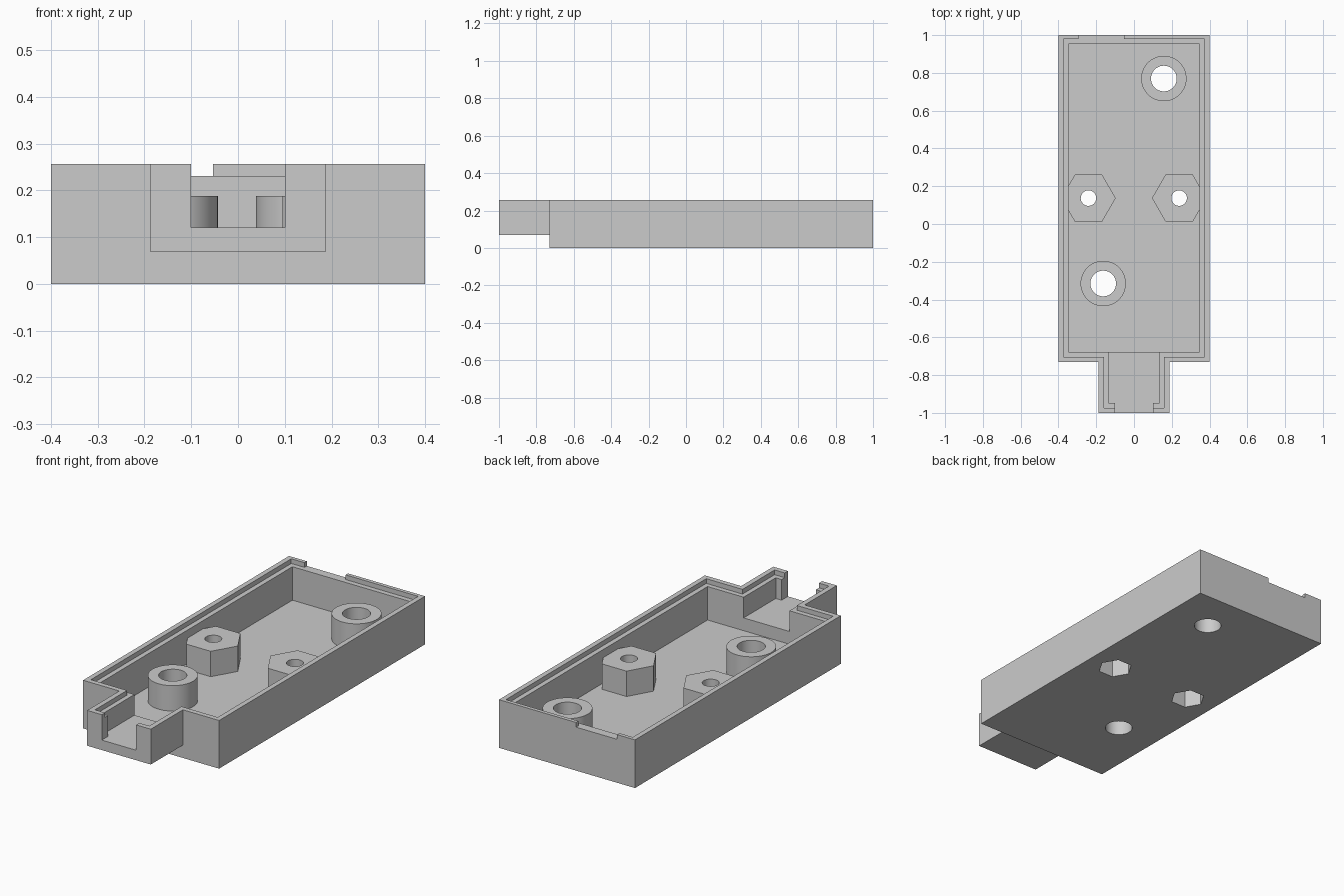
import bpy, bmesh, math

if "Cube" in bpy.data.objects:
    bpy.data.objects.remove(bpy.data.objects["Cube"])


def prism(name, outline, z0, z1):
    """Extrude a counter-clockwise outline from z0 to z1."""
    bm = bmesh.new()
    face = bm.faces.new([bm.verts.new((x, y, z0)) for x, y in outline])
    ext = bmesh.ops.extrude_face_region(bm, geom=[face])
    for v in ext["geom"]:
        if isinstance(v, bmesh.types.BMVert):
            v.co.z = z1
    bmesh.ops.recalc_face_normals(bm, faces=bm.faces)
    mesh = bpy.data.meshes.new(name)
    bm.to_mesh(mesh)
    bm.free()
    obj = bpy.data.objects.new(name, mesh)
    bpy.context.collection.objects.link(obj)
    return obj


def rect(x0, x1, y0, y1):
    return [(x0, y0), (x1, y0), (x1, y1), (x0, y1)]


def ngon(x, y, r, n):
    return [(x + r * math.cos(2 * math.pi * i / n),
             y + r * math.sin(2 * math.pi * i / n)) for i in range(n)]


def combine(op, outline, z0, z1):
    """Add to or cut from the case with a prism."""
    tool = prism("tool", outline, z0, z1)
    tool.hide_render = True
    mod = case.modifiers.new("bool", "BOOLEAN")
    mod.operation, mod.solver, mod.object = op, "EXACT", tool
    bpy.context.view_layer.objects.active = case
    bpy.ops.object.modifier_apply(modifier=mod.name)
    bpy.data.objects.remove(tool, do_unlink=True)


def add(*a):
    combine("UNION", *a)


def cut(*a):
    combine("DIFFERENCE", *a)


TOP, LIP, FLOOR, BOSS = 0.256, 0.231, 0.053, 0.188

# Outer tray and raised front spout
case = prism("case_half", rect(-0.4, 0.4, -0.73, 1), 0, TOP)
add(rect(-0.187, 0.187, -1, -0.7), 0.068, TOP)

# Stepped rim following the outline
cut([(-0.16, -0.973), (0.16, -0.973), (0.16, -0.703), (0.373, -0.703),
     (0.373, 0.98), (-0.373, 0.98), (-0.373, -0.703), (-0.16, -0.703)], LIP, 0.4)

# Main cavity, spout channel, front opening and rear notch
cut(rect(-0.347, 0.347, -0.677, 0.953), FLOOR, 0.4)
cut(rect(-0.135, 0.135, -0.947, -0.6), 0.121, 0.4)
cut(rect(-0.101, 0.101, -1.1, -0.9), 0.121, 0.4)
cut(rect(-0.295, -0.053, 0.9, 1.1), LIP, 0.4)

# Round screw posts and hexagonal nut posts (merged into the side walls)
rounds = [(0.158, 0.77), (-0.163, -0.315)]
hexes = [(-0.241, 0.137), (0.239, 0.137)]
for x, y in rounds:
    add(ngon(x, y, 0.12, 64), 0.02, BOSS)
    cut(ngon(x, y, 0.068, 64), -0.1, 0.4)
for x, y in hexes:
    add(ngon(x, y, 0.144, 6), 0.02, BOSS)
    cut(ngon(x, y, 0.041, 48), -0.1, 0.4)
    cut(ngon(x, y, 0.086, 6), -0.1, 0.133)  # nut pocket from below

# Smooth the round posts, keep all other edges sharp
bpy.ops.object.select_all(action="DESELECT")
case.select_set(True)
bpy.context.view_layer.objects.active = case
bpy.ops.object.shade_smooth_by_angle(angle=math.radians(30))
